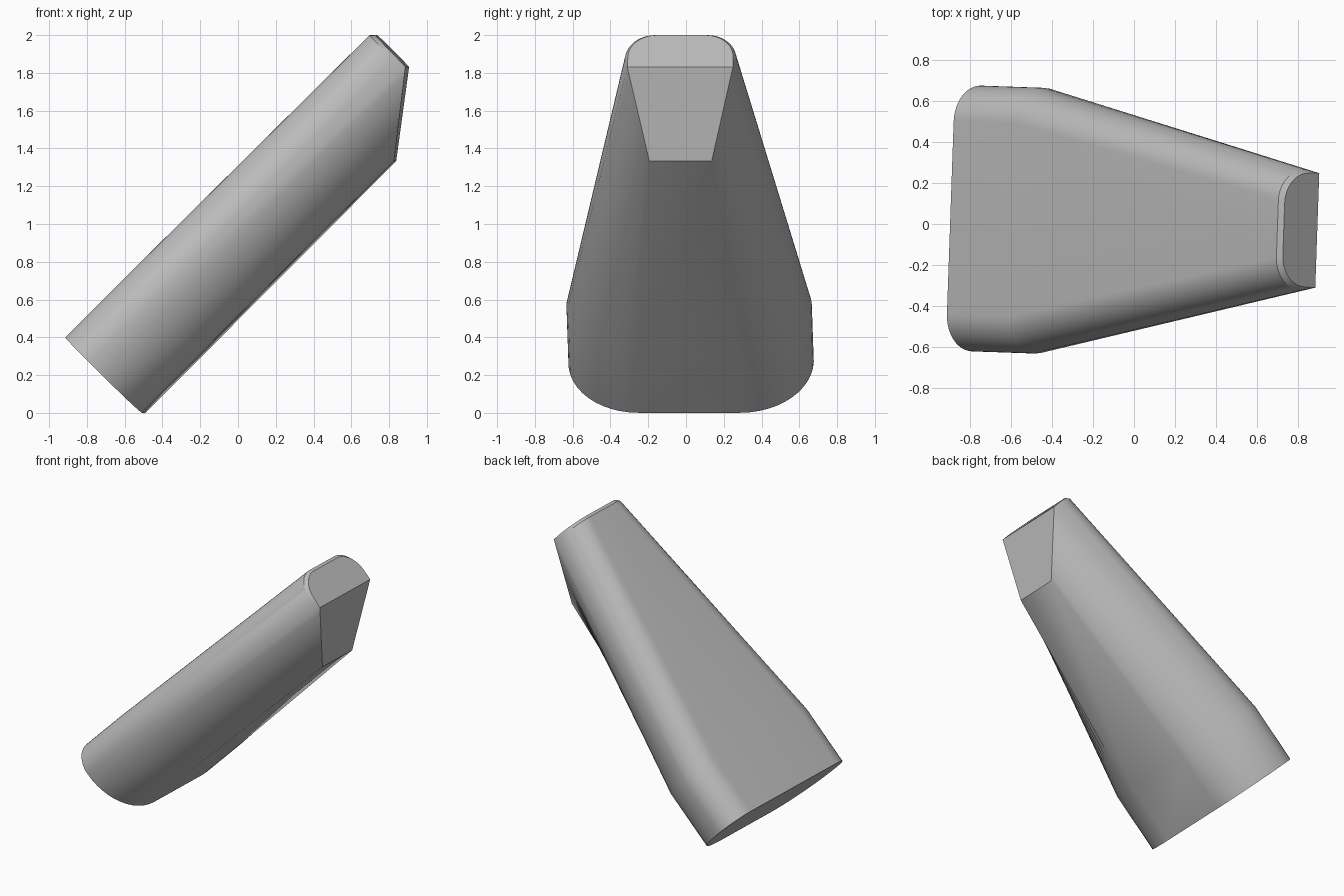
import bpy, bmesh
from math import sin, cos, pi, radians, sqrt
from mathutils import Vector, Matrix

cube = bpy.data.objects.get("Cube")
if cube:
    bpy.data.objects.remove(cube, do_unlink=True)

# One flat grey for the whole body
grey = bpy.data.materials.new("plain grey")
grey.use_nodes = True
colour = (0.5, 0.5, 0.5, 1)
grey.diffuse_color = colour
grey.node_tree.nodes["Principled BSDF"].inputs["Base Color"].default_value = colour

LOW, HIGH, SIDE = 0.354, 0.918, 0.737   # underside, upper side and widest level
N = 12                                  # segments in each rounded corner
YAW = Matrix.Rotation(radians(-2), 3, 'Z')


def place(s, y, t):
    """Distance along the tilted axis, sideways, and through the thickness."""
    return YAW @ Vector(((s - t) / sqrt(2), y, (s + t) / sqrt(2)))


def lower_arc(s, width, radius):
    angles = [pi / 2 * i / N for i in range(N)]
    return [(s, width - radius + radius * sin(a), SIDE - (SIDE - LOW) * cos(a))
            for a in angles]


def upper_arc(s, width, radius, top=HIGH):
    angles = [pi / 2 * i / N for i in range(N + 1)]
    return [(s, width - radius + radius * cos(a), SIDE + (top - SIDE) * sin(a))
            for a in angles]


# Half outlines: base, shoulder, and tip with its chamfered underside
base = lower_arc(-0.353, 0.65, 0.38) + upper_arc(-0.353, 0.65, 0.18)
shoulder = lower_arc(0.071, 0.65, 0.38) + upper_arc(0.071, 0.65, 0.18)
chamfer_foot = Vector((1.531, 0.165, LOW))
chamfer_head = Vector((1.929, 0.28, 0.661))
slope = [tuple(chamfer_foot.lerp(chamfer_head, i / (N - 1))) for i in range(N)]
tip = slope + upper_arc(1.91, 0.295, 0.155)
cap = upper_arc(1.932, 0.278, 0.15, HIGH - 0.022)

bm = bmesh.new()


def add_ring(half):
    """Right-hand outline followed by its mirror, as a closed loop."""
    full = half + [(s, -y, t) for s, y, t in reversed(half)]
    return [bm.verts.new(place(*p)) for p in full]


def bridge(a, b):
    for i in range(len(a) - 1):
        bm.faces.new((a[i], a[i + 1], b[i + 1], b[i]))


base_ring, shoulder_ring, tip_ring = map(add_ring, (base, shoulder, tip))
cap_ring = add_ring(cap)

# Walls, with the underside strip closing each loop
for a, b in ((base_ring, shoulder_ring), (shoulder_ring, tip_ring)):
    bridge(a + a[:1], b + b[:1])
bm.faces.new(base_ring)

# Sloped underside of the tip
left_slope, right_slope = tip_ring[:N], tip_ring[-1:-N - 1:-1]
bridge(left_slope, right_slope)

# Narrow bevel and flat end cap
corner_a, corner_b = left_slope[-1], right_slope[-1]
bridge(tip_ring[N:-N], cap_ring)
bm.faces.new((corner_a, tip_ring[N], cap_ring[0]))
bm.faces.new((corner_b, cap_ring[-1], tip_ring[-N - 1]))
bm.faces.new([corner_a] + cap_ring + [corner_b])

bmesh.ops.recalc_face_normals(bm, faces=bm.faces)
mesh = bpy.data.meshes.new("tapered_body")
bm.to_mesh(mesh)
bm.free()
mesh.materials.append(grey)
body = bpy.data.objects.new("tapered_body", mesh)
bpy.context.collection.objects.link(body)

bpy.ops.object.select_all(action='DESELECT')
body.select_set(True)
bpy.context.view_layer.objects.active = body
bpy.ops.object.shade_smooth_by_angle(angle=radians(30))
